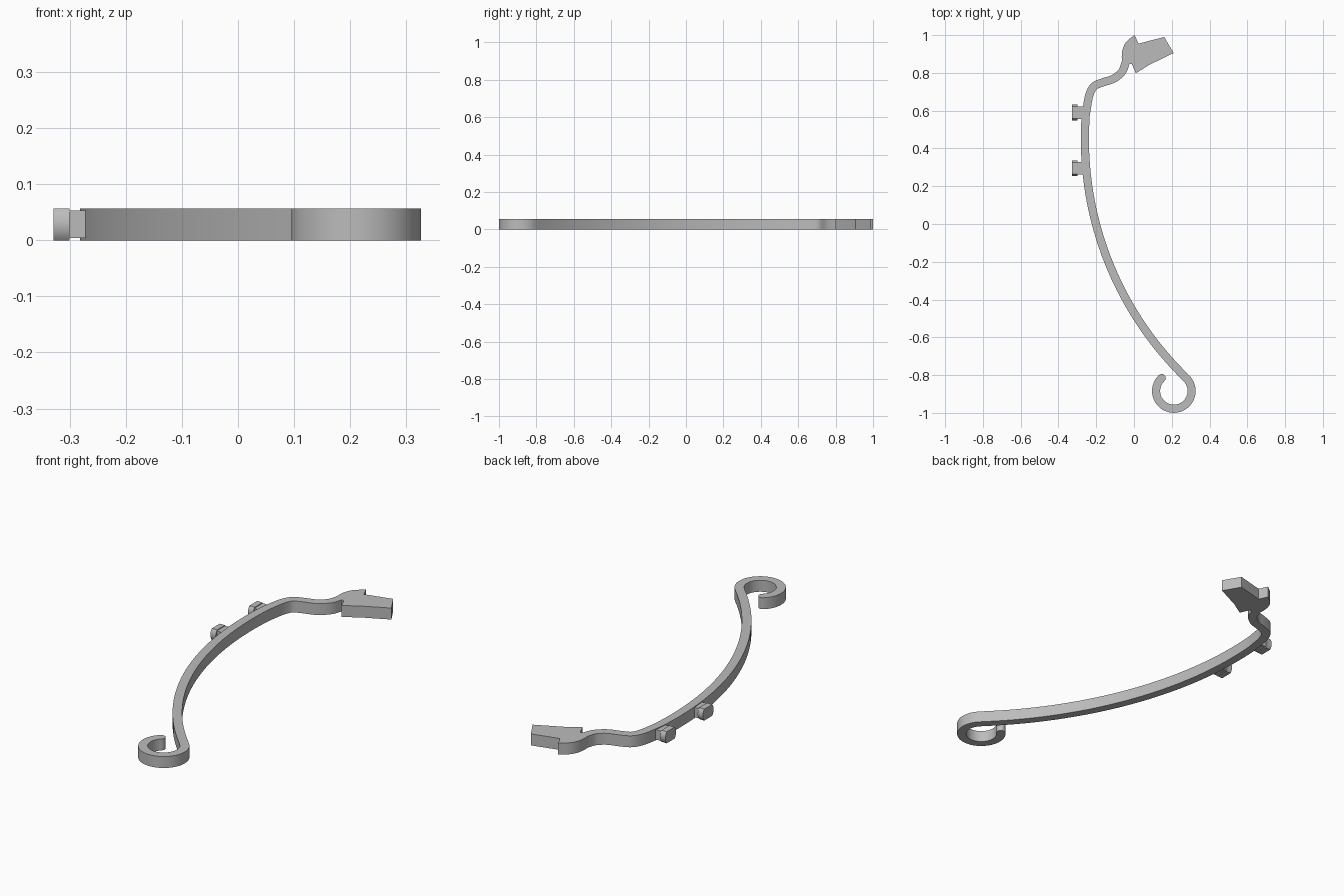
import bpy, bmesh
from math import sin, cos, radians, asin
from mathutils import Vector

HEIGHT = 0.057
HALF_WIDTH = 0.0215

cube = bpy.data.objects.get("Cube")
if cube:
    bpy.data.objects.remove(cube, do_unlink=True)

grey = bpy.data.materials.new("plain_grey")
grey.use_nodes = True
colour = (0.5, 0.5, 0.5, 1)
grey.diffuse_color = colour
grey.node_tree.nodes["Principled BSDF"].inputs["Base Color"].default_value = colour


def prism(name, loop, direction):
    """Extrude a closed outline into a solid object."""
    bm = bmesh.new()
    face = bm.faces.new([bm.verts.new(p) for p in loop])
    out = bmesh.ops.extrude_face_region(bm, geom=[face])
    moved = [g for g in out["geom"] if isinstance(g, bmesh.types.BMVert)]
    bmesh.ops.translate(bm, verts=moved, vec=direction)
    bmesh.ops.recalc_face_normals(bm, faces=bm.faces)
    mesh = bpy.data.meshes.new(name)
    bm.to_mesh(mesh)
    bm.free()
    mesh.materials.append(grey)
    obj = bpy.data.objects.new(name, mesh)
    bpy.context.collection.objects.link(obj)
    bpy.ops.object.select_all(action="DESELECT")
    obj.select_set(True)
    bpy.context.view_layer.objects.active = obj
    bpy.ops.object.shade_smooth_by_angle(angle=radians(30))
    return obj


def arc(centre, radius, start, end, steps):
    angles = [radians(start + (end - start) * i / steps) for i in range(steps + 1)]
    return [Vector((centre[0] + radius * cos(a), centre[1] + radius * sin(a))) for a in angles]


def spline(points, steps):
    """Smooth curve through the points."""
    p = [Vector(q) for q in points]
    p = [2 * p[0] - p[1]] + p + [2 * p[-1] - p[-2]]
    result = []
    for a, b, c, d in zip(p, p[1:], p[2:], p[3:]):
        for i in range(steps):
            t = i / steps
            result.append(0.5 * (2 * b + (c - a) * t + (2 * a - 5 * b + 4 * c - d) * t ** 2
                                 + (3 * b - a - 3 * c + d) * t ** 3))
    return result + [p[-2]]


# Centre line: wavy neck, long bow, then the curled hook
neck = spline([(-0.044, 0.855), (-0.063, 0.807), (-0.108, 0.769), (-0.165, 0.75),
               (-0.212, 0.728), (-0.237, 0.68), (-0.252, 0.6)], 6)
bow = arc((1.5, 0.45), 1.76, 176, 225.5, 40)
hook = arc((0.211, -0.884), 0.094, 42, -227, 48)
path = neck + bow + hook

side_a, side_b = [], []
for i, p in enumerate(path):
    tangent = (path[min(i + 1, len(path) - 1)] - path[max(i - 1, 0)]).normalized()
    normal = Vector((-tangent.y, tangent.x)) * HALF_WIDTH
    side_a.append(p + normal)
    side_b.append(p - normal)

# Rounded tip of the hook
tip = path[-1]
spoke = side_a[-1] - tip
forward = Vector((spoke.y, -spoke.x))
cap = [tip + spoke * cos(radians(a)) + forward * sin(radians(a)) for a in range(20, 180, 20)]

# Head: curved back rising to a point, then the angular blade
head_back = spline([(-0.065, 0.885), (-0.06, 0.925), (-0.04, 0.965), (0.003, 1.0)], 4)
blade = [(0.024, 0.955), (0.16, 0.99), (0.21, 0.905), (0.08, 0.842), (0.01, 0.798), (-0.012, 0.848)]

outline = side_a + cap + side_b[::-1] + head_back + [Vector(q) for q in blade]
prism("curved_arm", [(p.x, p.y, 0) for p in outline], (0, 0, HEIGHT))

# Pegs: flattened round heads on short square necks
middle = HEIGHT / 2
radius = 0.042
flat = asin(middle / radius) * 57.2958
for label, y in (("rear", 0.59), ("front", 0.295)):
    section = (arc((y, middle), radius, -flat, flat, 10)
               + arc((y, middle), radius, 180 - flat, 180 + flat, 10))
    prism(label + "_peg_head", [(-0.329, p.x, p.y) for p in section], (0.029, 0, 0))
    corners = [(y + s * 0.033, middle + t * 0.0245) for s, t in ((-1, -1), (1, -1), (1, 1), (-1, 1))]
    prism(label + "_peg_neck", [(-0.302, a, b) for a, b in corners], (0.04, 0, 0))
